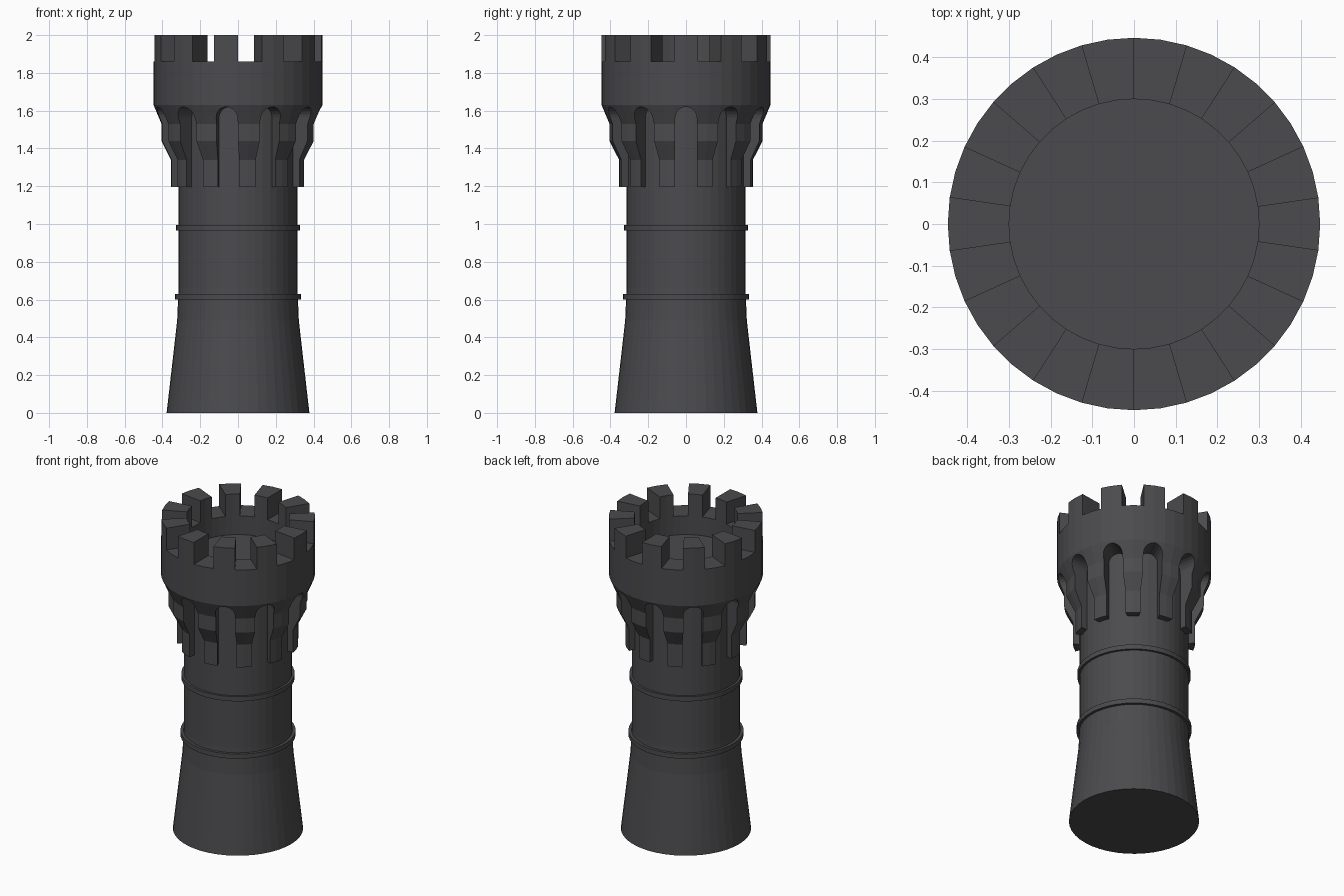
import bpy, bmesh, math
from mathutils import Matrix

if "Cube" in bpy.data.objects:
    bpy.data.objects.remove(bpy.data.objects["Cube"])

SEG = 44          # sides of every turned part
N = 11            # merlons, arches and corbels

stone = bpy.data.materials.new("dark grey stone")
stone.diffuse_color = (0.07, 0.07, 0.075, 1)
stone.use_nodes = True
stone.node_tree.nodes["Principled BSDF"].inputs["Base Color"].default_value = stone.diffuse_color


def finish(bm, name):
    bmesh.ops.recalc_face_normals(bm, faces=bm.faces)
    me = bpy.data.meshes.new(name)
    bm.to_mesh(me)
    bm.free()
    me.materials.append(stone)
    ob = bpy.data.objects.new(name, me)
    bpy.context.collection.objects.link(ob)
    return ob


def lathe(profile, closed):
    """Turn an (r, z) profile round z; open profiles get flat end caps."""
    bm = bmesh.new()
    rings = []
    for r, z in profile:
        rings.append([bm.verts.new((r * math.cos(a), r * math.sin(a), z))
                      for a in (math.pi / 2 + i * math.tau / SEG for i in range(SEG))])
    count = len(rings) if closed else len(rings) - 1
    strips = []
    for k in range(count):
        lo, hi = rings[k], rings[(k + 1) % len(rings)]
        strips.append([bm.faces.new((lo[i], lo[(i + 1) % SEG], hi[(i + 1) % SEG], hi[i]))
                       for i in range(SEG)])
    if not closed:
        bm.faces.new(rings[0][::-1])
        bm.faces.new(rings[-1])
    return bm, strips


# Flared shaft, its top is the floor inside the battlements
bm, _ = lathe([(.378, 0), (.347, .27), (.322, .49), (.315, .66), (.315, 1.74)], False)
finish(bm, "tower_shaft")

# Two raised bands
for name, r, z in (("lower_band", .334, .6), ("upper_band", .329, .965)):
    bm, _ = lathe([(.3, z), (r, z), (r, z + .03), (.3, z + .03)], True)
    finish(bm, name)

# Crown ring with stepped underside, merlons extruded from its top
bm, strips = lathe([(.30, 1.195), (.355, 1.195), (.355, 1.34), (.405, 1.44), (.405, 1.53),
                    (.447, 1.63), (.447, 1.86), (.30, 1.86)], True)
bmesh.ops.recalc_face_normals(bm, faces=bm.faces)
tops = [f for i, f in enumerate(strips[6]) if (i // 2) % 2 == 0]
ext = bmesh.ops.extrude_face_region(bm, geom=tops)
bmesh.ops.translate(bm, vec=(0, 0, .14),
                    verts=[v for v in ext["geom"] if isinstance(v, bmesh.types.BMVert)])
bmesh.ops.delete(bm, geom=[f for f in tops if f.is_valid], context='FACES_ONLY')
crown = finish(bm, "crown_with_corbels")

# Round-headed arch cutters that leave the corbels standing
bm = bmesh.new()
w = .057
outline = [(-w, 1.1), (w, 1.1)] + [(w * math.cos(t), 1.563 + w * math.sin(t))
                                   for t in (math.pi * i / 10 for i in range(11))]
for k in range(N):
    rot = Matrix.Rotation(math.pi / 2 + (k + .25) * math.tau / N, 4, 'Z')
    face = bm.faces.new([bm.verts.new((.305, y, z)) for y, z in outline])
    ext = bmesh.ops.extrude_face_region(bm, geom=[face])
    new = [v for v in ext["geom"] if isinstance(v, bmesh.types.BMVert)]
    bmesh.ops.translate(bm, vec=(.3, 0, 0), verts=new)
    verts = new + list(face.verts)
    bmesh.ops.transform(bm, matrix=rot, verts=verts)
cutter = finish(bm, "arch_cutter")
cutter.hide_render = True

mod = crown.modifiers.new("arches", 'BOOLEAN')
mod.operation = 'DIFFERENCE'
mod.solver = 'EXACT'
mod.object = cutter
bpy.context.view_layer.objects.active = crown
bpy.ops.object.modifier_apply(modifier=mod.name)
bpy.data.objects.remove(cutter)
